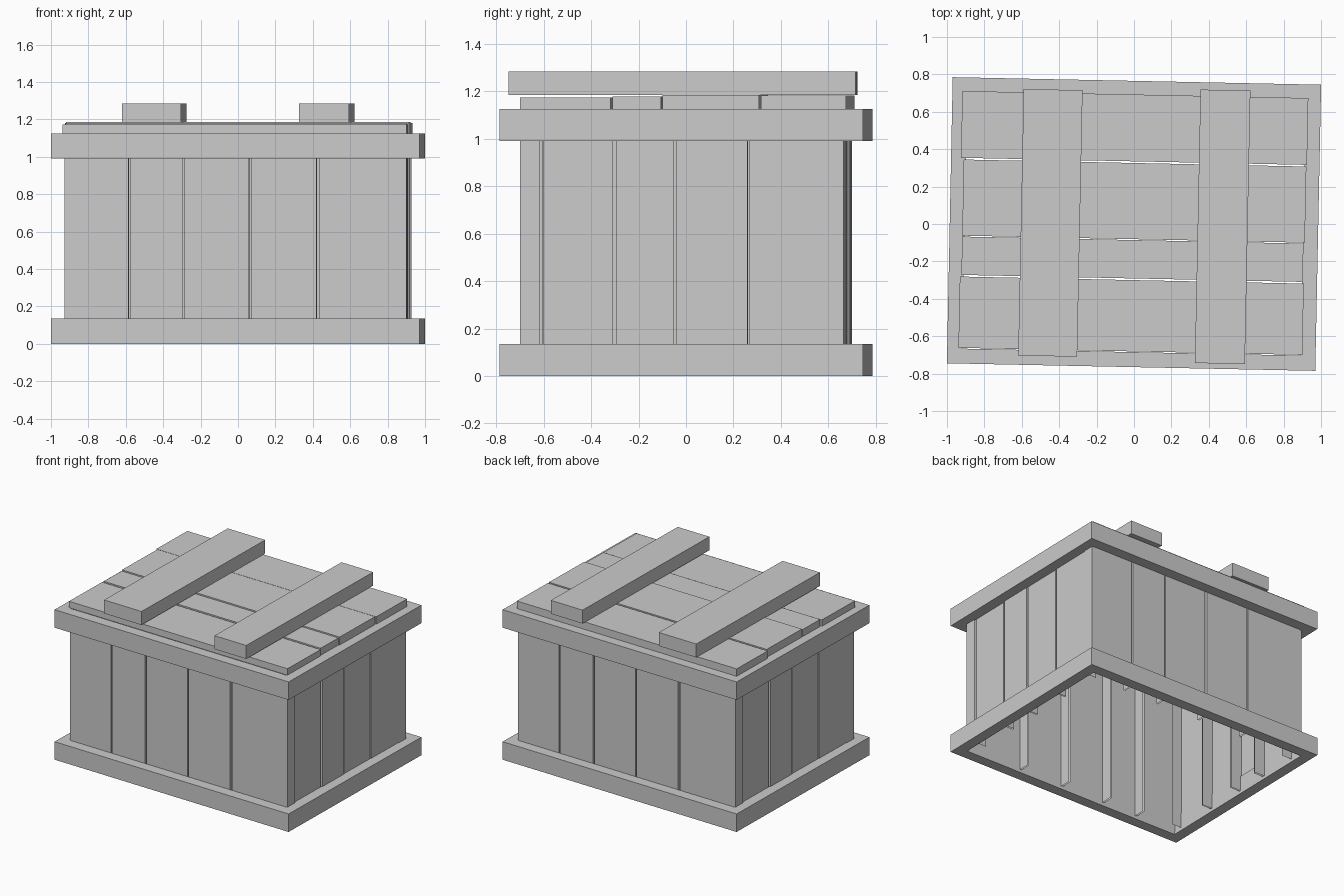
import bpy, bmesh, math
from mathutils import Matrix, Vector

if "Cube" in bpy.data.objects:
    bpy.data.objects.remove(bpy.data.objects["Cube"])

TILT = Matrix.Rotation(math.radians(-1.17), 4, 'Z')   # whole crate sits slightly turned
HALF_TURN = Matrix.Rotation(math.pi, 4, 'Z')


def finish(bm, name, matrix):
    bm.transform(TILT @ matrix)
    mesh = bpy.data.meshes.new(name)
    bm.to_mesh(mesh)
    bm.free()
    obj = bpy.data.objects.new(name, mesh)
    bpy.context.collection.objects.link(obj)
    return obj


def box(name, x, y, z, open_dirs=(), matrix=Matrix.Identity(4)):
    """Box from (min, max) ranges; faces pointing along open_dirs are left out."""
    bm = bmesh.new()
    bmesh.ops.create_cube(bm, size=1)
    for v in bm.verts:
        v.co = Vector(r[0] if c < 0 else r[1] for c, r in zip(v.co, (x, y, z)))
    bm.normal_update()
    gone = [f for f in bm.faces if any(f.normal.dot(Vector(d)) > 0.9 for d in open_dirs)]
    bmesh.ops.delete(bm, geom=gone, context='FACES')
    return finish(bm, name, matrix)


def frame(name, hx, hy, z0, z1, w):
    """Rectangular band with mitred corners."""
    bm = bmesh.new()
    loops = []
    for inset, z in ((0, z0), (0, z1), (w, z1), (w, z0)):
        a, b = hx - inset, hy - inset
        loops.append([bm.verts.new((sx * a, sy * b, z))
                      for sx, sy in ((-1, -1), (1, -1), (1, 1), (-1, 1))])
    for i in range(4):
        p, q = loops[i], loops[(i + 1) % 4]
        for j in range(4):
            k = (j + 1) % 4
            bm.faces.new((p[j], p[k], q[k], q[j]))
    bmesh.ops.recalc_face_normals(bm, faces=bm.faces)
    return finish(bm, name, Matrix.Identity(4))


# bottom and top bands
frame("bottom_band", 0.985, 0.765, 0.0, 0.135, 0.08)
frame("top_band", 0.985, 0.765, 0.99, 1.125, 0.08)

# wall planks: hollow-backed boards, open at the ends; opposite walls are half-turned copies
UP, DOWN = (0, 0, 1), (0, 0, -1)
Z = (0.02, 1.11)
LONG = [(-0.915, -0.571), (-0.56, -0.284), (-0.272, 0.073), (0.085, 0.434), (0.446, 0.915)]
SHORT = [(-0.585, -0.29), (-0.275, -0.033), (-0.022, 0.277), (0.287, 0.613)]
LONG_FACE = [0.682, 0.684, 0.68, 0.685, 0.681]
SHORT_FACE = [0.905, 0.911, 0.907, 0.91]
for long_name, short_name, m in (("front_plank", "right_plank", Matrix.Identity(4)),
                                 ("back_plank", "left_plank", HALF_TURN)):
    for span, d in zip(LONG, LONG_FACE):
        box(long_name, span, (-d, -d + 0.085), Z, (UP, DOWN, (0, 1, 0)), m)
    for span, d in zip(SHORT, SHORT_FACE):
        box(short_name, (d - 0.085, d), span, Z, (UP, DOWN, (-1, 0, 0)), m)

# lid boards
for x, y, top in (((-0.932, 0.918), (0.335, 0.692), 1.181),
                  ((-0.917, 0.915), (-0.081, 0.326), 1.185),
                  ((-0.917, 0.908), (-0.291, -0.086), 1.178),
                  ((-0.925, 0.914), (-0.681, -0.300), 1.173)):
    box("lid_plank", x, y, (1.124, top), (DOWN,))

# battens across the lid
for (cx, cy), w, l in (((-0.447, 0.006), 0.315, 1.425), ((0.474, -0.015), 0.267, 1.462)):
    c = TILT.inverted() @ Vector((cx, cy, 0))
    box("lid_batten", (c.x - w / 2, c.x + w / 2), (c.y - l / 2, c.y + l / 2), (1.183, 1.284))
